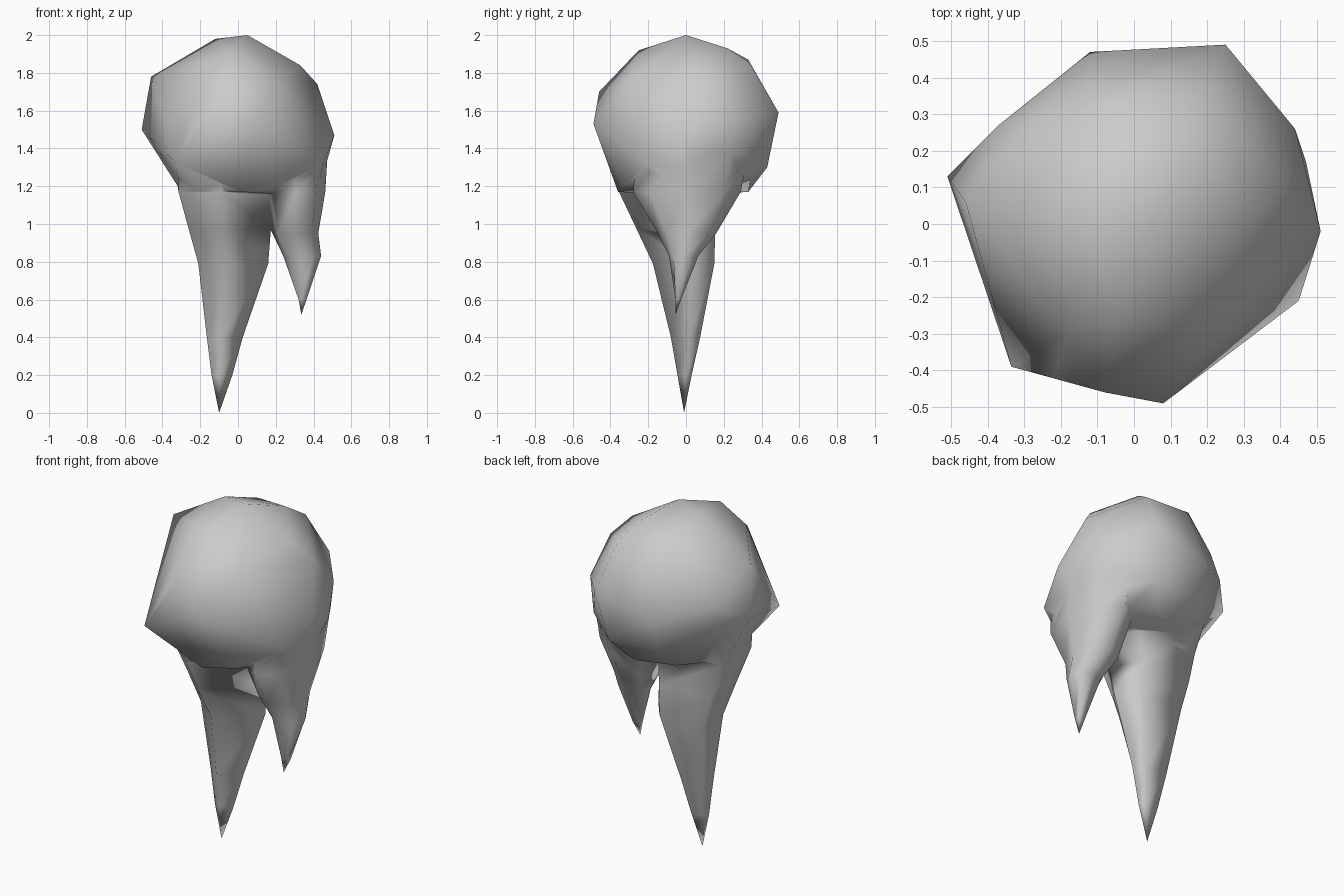
import bpy, bmesh, math

if "Cube" in bpy.data.objects:
    bpy.data.objects.remove(bpy.data.objects["Cube"])


def finish(bm, name):
    bmesh.ops.recalc_face_normals(bm, faces=bm.faces)
    mesh = bpy.data.meshes.new(name)
    bm.to_mesh(mesh)
    bm.free()
    obj = bpy.data.objects.new(name, mesh)
    bpy.context.collection.objects.link(obj)
    return obj


def hull(name, points):
    bm = bmesh.new()
    for p in points:
        bm.verts.new(p)
    bmesh.ops.convex_hull(bm, input=bm.verts)
    inner = [v for v in bm.verts if not v.link_faces]
    bmesh.ops.delete(bm, geom=inner, context='VERTS')
    return finish(bm, name)


def drip(name, tip, section, rings):
    """Loft from a point up through rings of (z, x min, x max, y min, y max)."""
    bm = bmesh.new()
    point = bm.verts.new(tip)
    loops = []
    for z, x0, x1, y0, y1 in rings:
        loops.append([bm.verts.new(((x0 + x1 + (x1 - x0) * u) / 2,
                                    (y0 + y1 + (y1 - y0) * v) / 2, z))
                      for u, v in section])
    n = len(section)
    for i in range(n):
        j = (i + 1) % n
        bm.faces.new((point, loops[0][j], loops[0][i]))
        for a, b in zip(loops, loops[1:]):
            bm.faces.new((a[i], a[j], b[j], b[i]))
    bm.faces.new(loops[-1])
    return finish(bm, name)


# Rounded, irregular upper mass with corners jutting out at the left
crown = [(.05, 0, 2), (-.12, .05, 1.98), (-.05, -.25, 1.92), (.15, .22, 1.93),
         (.2, .34, 1.85), (-.1, .33, 1.87), (.33, .03, 1.84), (.42, .1, 1.74),
         (.22, -.3, 1.76), (-.18, -.3, 1.8), (-.28, .3, 1.7), (-.46, .06, 1.78)]
belly = [(-.08, -.46, 1.7), (.08, -.49, 1.53), (-.22, -.42, 1.5), (.25, .49, 1.59),
         (-.12, .47, 1.5), (.44, .26, 1.55), (.51, -.02, 1.47), (.45, -.21, 1.32),
         (.47, .17, 1.38), (-.37, .27, 1.58), (-.51, .13, 1.5), (-.37, -.14, 1.55)]
underside = [(.2, .43, 1.3), (-.1, .4, 1.3), (-.335, -.39, 1.33), (-.37, .1, 1.33),
             (.02, -.36, 1.17), (.2, -.33, 1.2), (.1, .33, 1.17), (.42, 0, 1.15),
             (.3, .24, 1.17), (-.3, .06, 1.17), (-.2, -.24, 1.16), (-.12, .26, 1.17),
             (.39, .3, 1.36)]
body = hull("dripping_mass", crown + belly + underside)

# Long central spike with a five-sided section, flaring into the mass
five = [(-1, .95), (-1, -.2), (-.15, -1), (1, .25), (.5, 1)]
spike = drip("main_spike", (-.1, -.01, 0), five,
             [(.2, -.14, -.03, -.045, .03), (.4, -.165, .025, -.08, .075),
              (.79, -.21, .16, -.175, .15), (.97, -.26, .175, -.26, .155),
              (1.17, -.315, .22, -.355, .14), (1.36, -.34, .25, -.38, .2)])

# Short drip on the right side, spreading front to back where it joins
eight = [(math.cos(math.pi * i / 4), math.sin(math.pi * i / 4)) for i in range(8)]
side = drip("side_drip", (.335, -.055, .52), eight,
            [(.6, .312, .372, -.062, -.02), (.83, .24, .44, -.09, .065),
             (.95, .175, .425, -.15, .16), (1.17, .14, .462, -.28, .29),
             (1.38, .16, .475, -.26, .33)])

# Fuse everything into one smooth-shaded surface
for part in (spike, side):
    mod = body.modifiers.new("fuse", 'BOOLEAN')
    mod.operation = 'UNION'
    mod.solver = 'EXACT'
    mod.object = part
fused = bpy.data.meshes.new_from_object(
    body.evaluated_get(bpy.context.evaluated_depsgraph_get()))
body.modifiers.clear()
body.data = fused
for part in (spike, side):
    bpy.data.objects.remove(part)
bm = bmesh.new()
bm.from_mesh(fused)
bmesh.ops.remove_doubles(bm, verts=bm.verts, dist=0.025)
for f in bm.faces:
    f.smooth = True
bm.to_mesh(fused)
bm.free()
